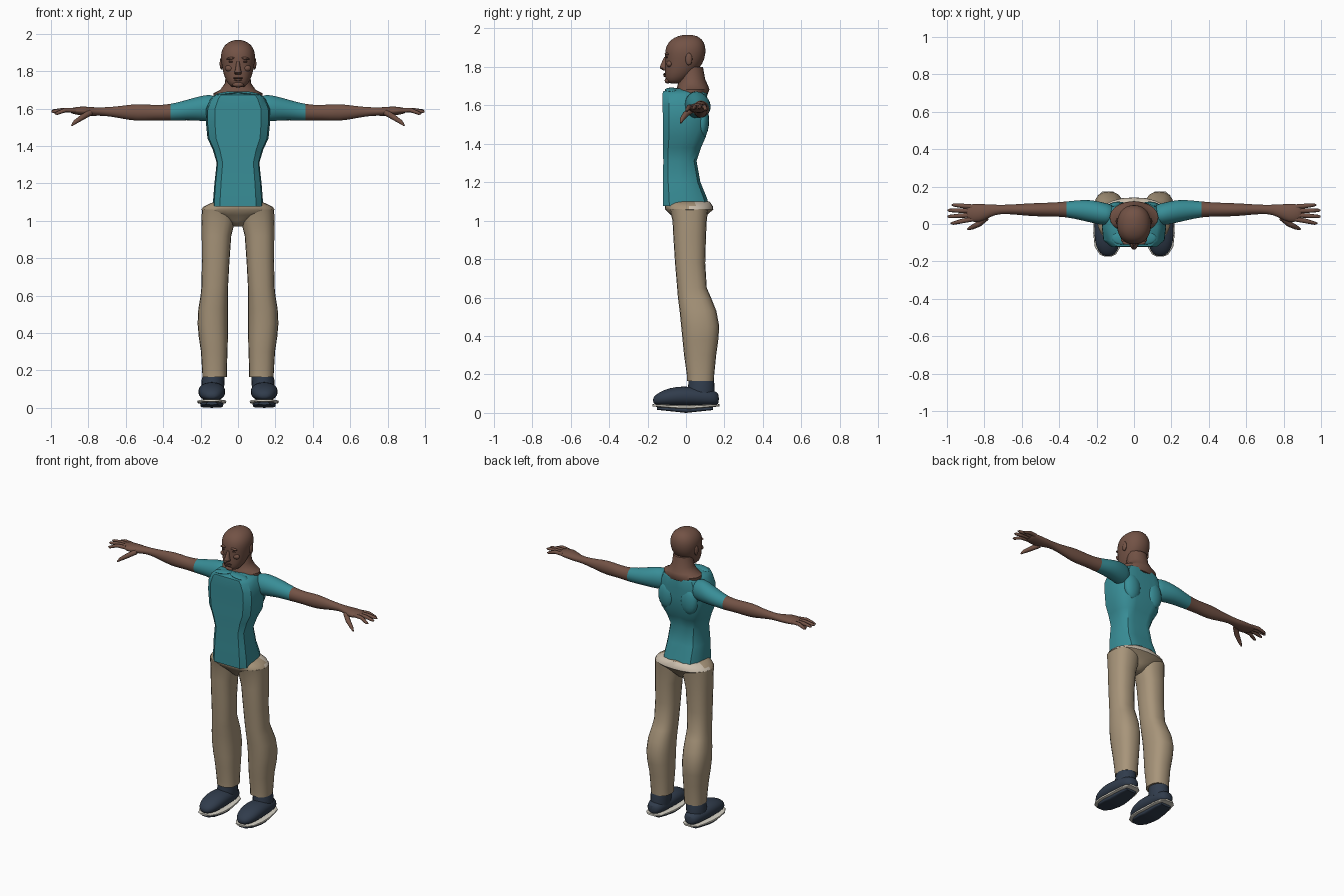
import bpy, bmesh, math
from mathutils import Matrix, Vector

cube = bpy.data.objects.get("Cube")
if cube:
    bpy.data.objects.remove(cube, do_unlink=True)


def material(name, rgb):
    m = bpy.data.materials.new(name)
    m.use_nodes = True
    m.diffuse_color = (*rgb, 1)
    m.node_tree.nodes["Principled BSDF"].inputs["Base Color"].default_value = (*rgb, 1)
    return m


SKIN = material("brown skin", (.17, .085, .06))
DARK = material("dark brown", (.075, .035, .026))
SHIRT = material("teal shirt", (.04, .27, .31))
PANTS = material("tan trousers", (.39, .30, .195))
PALE = material("pale waistband", (.6, .52, .42))
SHOE = material("navy shoe", (.03, .045, .072))
SOLE = material("off white sole", (.68, .65, .57))


def finish(name, bm, mats, rule=None, subdivide=0, angle=50):
    """Turn a bmesh into a smooth shaded object, coloured by an optional rule."""
    bmesh.ops.recalc_face_normals(bm, faces=bm.faces)
    if rule:
        for f in bm.faces:
            f.material_index = rule(f.calc_center_median())
    mesh = bpy.data.meshes.new(name)
    bm.to_mesh(mesh)
    bm.free()
    for m in mats:
        mesh.materials.append(m)
    ob = bpy.data.objects.new(name, mesh)
    bpy.context.collection.objects.link(ob)
    if subdivide:
        mod = ob.modifiers.new("smooth", "SUBSURF")
        mod.levels = mod.render_levels = subdivide
    bpy.ops.object.select_all(action="DESELECT")
    ob.select_set(True)
    bpy.context.view_layer.objects.active = ob
    bpy.ops.object.shade_smooth_by_angle(angle=math.radians(angle))
    return ob


def rounded(power=2.0, n=20):
    """Unit cross-section between a circle and a square."""
    def bend(v):
        return math.copysign(abs(v) ** (2 / power), v)
    turns = [math.tau * i / n for i in range(n)]
    return [(bend(math.cos(t)), bend(math.sin(t))) for t in turns]


def loft(name, rings, axes, mats, section=None, side=1, **kw):
    """Skin rings given as (position, a_min, a_max, b_min, b_max)."""
    section = section or rounded()
    order = ["xyz".index(c) for c in axes]
    bm = bmesh.new()
    loops = []
    for t, a0, a1, b0, b1 in rings:
        loop = []
        for u, v in section:
            co = Vector()
            co[order[0]] = t
            co[order[1]] = (a0 + a1) / 2 + u * (a1 - a0) / 2
            co[order[2]] = (b0 + b1) / 2 + v * (b1 - b0) / 2
            co.x *= side
            loop.append(bm.verts.new(co))
        loops.append(loop)
    n = len(section)
    for low, high in zip(loops, loops[1:]):
        for i in range(n):
            j = (i + 1) % n
            bm.faces.new((low[i], low[j], high[j], high[i]))
    bm.faces.new(loops[0])
    bm.faces.new(loops[-1])
    return finish(name, bm, mats, **kw)


def blob(name, centre, size, mat, tilt=0):
    bm = bmesh.new()
    bmesh.ops.create_uvsphere(bm, u_segments=16, v_segments=10, radius=1)
    m = Matrix.Translation(centre) @ Matrix.Rotation(tilt, 4, "Y") @ Matrix.Diagonal((*size, 1))
    bmesh.ops.transform(bm, matrix=m, verts=bm.verts)
    return finish(name, bm, [mat])


def digit(name, points, radii, side):
    """A finger as a tapering bevelled curve."""
    cu = bpy.data.curves.new(name, "CURVE")
    cu.dimensions = "3D"
    cu.bevel_depth = 1
    cu.bevel_resolution = 2
    cu.use_fill_caps = True
    sp = cu.splines.new("POLY")
    sp.points.add(len(points) - 1)
    for p, co, r in zip(sp.points, points, radii):
        p.co = (co[0] * side, co[1], co[2], 1)
        p.radius = r
    sp.use_smooth = True
    cu.materials.append(SKIN)
    bpy.context.collection.objects.link(bpy.data.objects.new(name, cu))


# Head and neck
loft("head", [
    (1.712, -.03, .03, -.09, -.03), (1.728, -.053, .053, -.106, .0),
    (1.77, -.075, .075, -.112, .05), (1.82, -.086, .086, -.108, .092),
    (1.87, -.094, .094, -.112, .104), (1.91, -.09, .09, -.104, .102),
    (1.943, -.07, .07, -.08, .086), (1.961, -.038, .038, -.04, .058),
    (1.967, -.01, .01, -.01, .025)], "zxy", [SKIN], rounded(2.2), subdivide=1)
loft("neck", [
    (1.65, -.13, .13, -.05, .11), (1.682, -.13, .13, -.05, .122),
    (1.7, -.095, .095, -.045, .116), (1.735, -.07, .07, -.035, .1),
    (1.8, -.064, .064, -.03, .088)], "zxy", [SKIN])

# Face
loft("nose", [
    (1.782, -.016, .016, -.12, -.09), (1.793, -.02, .02, -.138, -.09),
    (1.81, -.014, .014, -.133, -.09), (1.85, -.009, .009, -.115, -.09)],
    "zxy", [SKIN], rounded(n=10))
blob("upper_lip", (0, -.111, 1.762), (.027, .008, .005), DARK)
blob("lower_lip", (0, -.11, 1.753), (.023, .008, .006), SKIN)
blob("chin", (0, -.095, 1.728), (.03, .016, .015), SKIN)

# Torso: flat front panel, rounded back with a spine groove
half = [(.72, -1), (.95, -.72), (1, -.1), (.93, .5), (.75, .85), (.4, 1)]
torso_section = [(0, -1)] + half + [(0, .88)] + [(-x, y) for x, y in reversed(half)]
loft("shirt_body", [
    (1.075, -.133, .133, -.12, .118), (1.11, -.133, .133, -.12, .112),
    (1.2, -.126, .126, -.12, .075), (1.31, -.114, .114, -.118, .055),
    (1.38, -.135, .135, -.12, .078), (1.44, -.163, .163, -.12, .105),
    (1.53, -.172, .172, -.12, .112), (1.6, -.17, .17, -.122, .112),
    (1.655, -.145, .145, -.122, .11), (1.672, -.125, .125, -.12, .105),
    (1.688, -.07, .07, -.07, .09)], "zxy", [SHIRT], torso_section, angle=35)

# Hips with a pale band showing at the back
loft("hips", [
    (.97, -.025, .025, -.03, .06), (1.0, -.07, .07, -.055, .09),
    (1.03, -.16, .16, -.08, .11), (1.058, -.196, .196, -.108, .142),
    (1.075, -.185, .185, -.11, .14), (1.1, -.132, .132, -.108, .122)],
    "zxy", [PANTS, PALE], rounded(2.3, 24),
    rule=lambda c: int(c.y > .03 and c.z > 1.06))

leg = [
    (.165, .06, .19, .005, .145), (.2, .06, .192, .004, .147),
    (.3, .056, .198, -.01, .157), (.38, .054, .21, -.018, .168),
    (.45, .054, .216, -.025, .173), (.53, .054, .212, -.033, .158),
    (.6, .054, .2, -.042, .13), (.65, .053, .195, -.046, .108),
    (.78, .046, .193, -.057, .1), (.92, .036, .194, -.066, .104),
    (1.0, .015, .195, -.07, .108), (1.06, .01, .193, -.085, .115)]
arm = [
    (.1, .0, .1, 1.54, 1.66), (.15, -.01, .112, 1.53, 1.677),
    (.2, .0, .125, 1.533, 1.668), (.27, .016, .132, 1.538, 1.648),
    (.36, .038, .12, 1.533, 1.622), (.45, .04, .114, 1.538, 1.617),
    (.54, .04, .112, 1.53, 1.628), (.63, .05, .106, 1.548, 1.612),
    (.72, .056, .101, 1.563, 1.606), (.77, .038, .106, 1.56, 1.606),
    (.83, .003, .107, 1.56, 1.613), (.88, .015, .107, 1.57, 1.606),
    (.9, .03, .1, 1.578, 1.6)]
shoe = [
    (-.172, .125, .155, .055, .075), (-.16, .1, .18, .042, .093),
    (-.12, .076, .206, .035, .12), (-.05, .066, .214, .035, .138),
    (.02, .068, .212, .035, .138), (.1, .076, .202, .035, .127),
    (.15, .088, .19, .038, .116), (.172, .115, .165, .045, .1)]
# Finger tips: x, y, z
tips = [(.975, .102, 1.575), (.998, .073, 1.585), (.998, .04, 1.582), (.98, .004, 1.572)]

for side, label in ((1, "left_"), (-1, "right_")):
    # Eyes, brows and ears
    blob(label + "eye", (side * .036, -.1, 1.85), (.014, .006, .005), DARK)
    blob(label + "brow", (side * .038, -.099, 1.868), (.024, .012, .007), SKIN, side * .12)
    blob(label + "cheek", (side * .045, -.085, 1.815), (.025, .017, .018), SKIN)
    blob(label + "ear", (side * .089, .015, 1.84), (.009, .018, .032), SKIN)

    # Collar fold and shoulder blade
    blob(label + "collar", (side * .06, -.075, 1.68), (.06, .035, .01), SHIRT, side * .12)
    blob(label + "shoulder_blade", (side * .085, .085, 1.52), (.06, .035, .09), SHIRT)

    # Sleeve, arm and hand
    loft(label + "arm", arm, "xyz", [SHIRT, SKIN], side=side, subdivide=1,
         rule=lambda c: int(abs(c.x) > .36))
    for i, (x, y, z) in enumerate(tips):
        root = (.865, .092 - .022 * i, 1.59)
        mid = ((x + root[0]) / 2, (y + root[1]) / 2, 1.592)
        digit(f"{label}finger_{i}", [root, mid, (x - .012, y, z + .002), (x, y, z)],
              [.013, .012, .009, .003], side)
    digit(label + "thumb", [(.79, .035, 1.578), (.83, .0, 1.555),
                            (.87, -.02, 1.528), (.89, -.028, 1.508)],
          [.017, .016, .012, .004], side)

    # Trouser leg and ankle
    loft(label + "trouser_leg", leg, "zxy", [PANTS], rounded(2.4), side=side)
    loft(label + "ankle", [(.09, .075, .195, .0, .15), (.15, .072, .194, .012, .148),
                           (.182, .072, .186, .012, .142)], "zxy", [SHOE], side=side)

    # Shoe, pale sole rim and dark tread
    loft(label + "shoe", shoe, "yxz", [SHOE], rounded(2.2), side=side, subdivide=1)
    rim = [(y * 1.01, a - .004, b + .004, .018 + abs(y) * .09, .04 + abs(y) * .03)
           for y, a, b, _, _ in shoe]
    loft(label + "sole", rim, "yxz", [SOLE], rounded(4), side=side)
    tread = [(y * .94, a + .012, b - .012, abs(y) * .1, .03) for y, a, b, _, _ in shoe[1:-1]]
    tread.insert(3, (0, .08, .2, 0, .03))
    tread.sort()
    loft(label + "tread", tread, "yxz", [SHOE], rounded(4), side=side)
